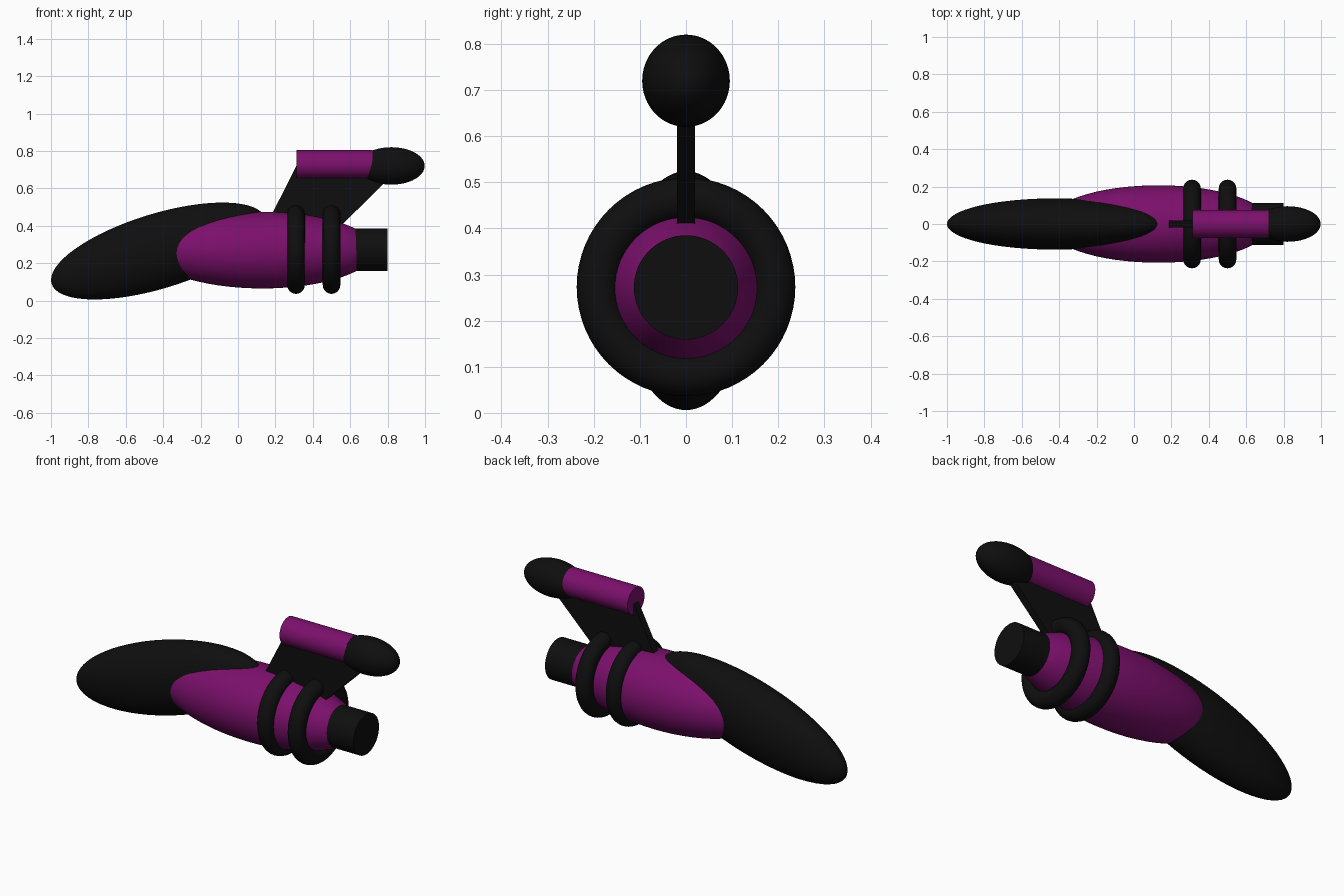
import bpy, bmesh, math

if "Cube" in bpy.data.objects:
    bpy.data.objects.remove(bpy.data.objects["Cube"])


def material(name, rgb):
    m = bpy.data.materials.new(name)
    m.diffuse_color = (*rgb, 1)
    m.use_nodes = True
    m.node_tree.nodes["Principled BSDF"].inputs["Base Color"].default_value = m.diffuse_color
    return m


PURPLE = material("purple", (0.2, 0.005, 0.15))
BLACK = material("black", (0.0045, 0.0045, 0.0045))


def finish(name, mat):
    ob = bpy.context.object
    ob.name = name
    ob.data.materials.append(mat)
    bpy.ops.object.transform_apply(location=False, rotation=True, scale=True)
    bpy.ops.object.shade_smooth_by_angle(angle=math.radians(35))
    return ob


def ellipsoid(name, mat, x, z, radii, tilt=0):
    # poles lie along the long axis, then the whole form is tilted in xz
    bpy.ops.mesh.primitive_uv_sphere_add(segments=64, ring_count=32, location=(x, 0, z),
                                         rotation=(0, math.pi / 2 - math.radians(tilt), 0))
    rx, ry, rz = radii
    bpy.context.object.scale = (rz, ry, rx)
    return finish(name, mat)


def tube(name, mat, x0, x1, z, r):
    bpy.ops.mesh.primitive_cylinder_add(vertices=64, radius=r, depth=x1 - x0,
                                        location=((x0 + x1) / 2, 0, z),
                                        rotation=(0, math.pi / 2, 0))
    return finish(name, mat)


# Main body, handle and barrel
ellipsoid("body", PURPLE, 0.13, 0.27, (0.6, 0.207, 0.205))
ellipsoid("handle", BLACK, -0.425, 0.265, (0.598, 0.137, 0.2), tilt=17)
tube("barrel", BLACK, 0.6, 0.80, 0.272, 0.113)

# Rings round the body
for i, x in enumerate((0.31, 0.5)):
    bpy.ops.mesh.primitive_torus_add(major_segments=64, minor_segments=24,
                                     major_radius=0.19, minor_radius=0.047,
                                     location=(x, 0, 0.273), rotation=(0, math.pi / 2, 0))
    finish(f"ring_{i + 1}", BLACK)

# Sight tube and its rounded tip
tube("sight_tube", PURPLE, 0.312, 0.72, 0.728, 0.076)
ellipsoid("sight_tip", BLACK, 0.82, 0.72, (0.178, 0.095, 0.1))

# Slanted fin carrying the sight
bm = bmesh.new()
profile = [(0.135, 0.37), (0.52, 0.37), (0.83, 0.675), (0.72, 0.72), (0.312, 0.72)]
face = bm.faces.new([bm.verts.new((x, -0.02, z)) for x, z in profile])
ext = bmesh.ops.extrude_face_region(bm, geom=[face])
bmesh.ops.translate(bm, vec=(0, 0.04, 0),
                    verts=[v for v in ext["geom"] if isinstance(v, bmesh.types.BMVert)])
bmesh.ops.recalc_face_normals(bm, faces=bm.faces)
mesh = bpy.data.meshes.new("fin")
bm.to_mesh(mesh)
bm.free()
mesh.materials.append(BLACK)
bpy.context.collection.objects.link(bpy.data.objects.new("fin", mesh))
